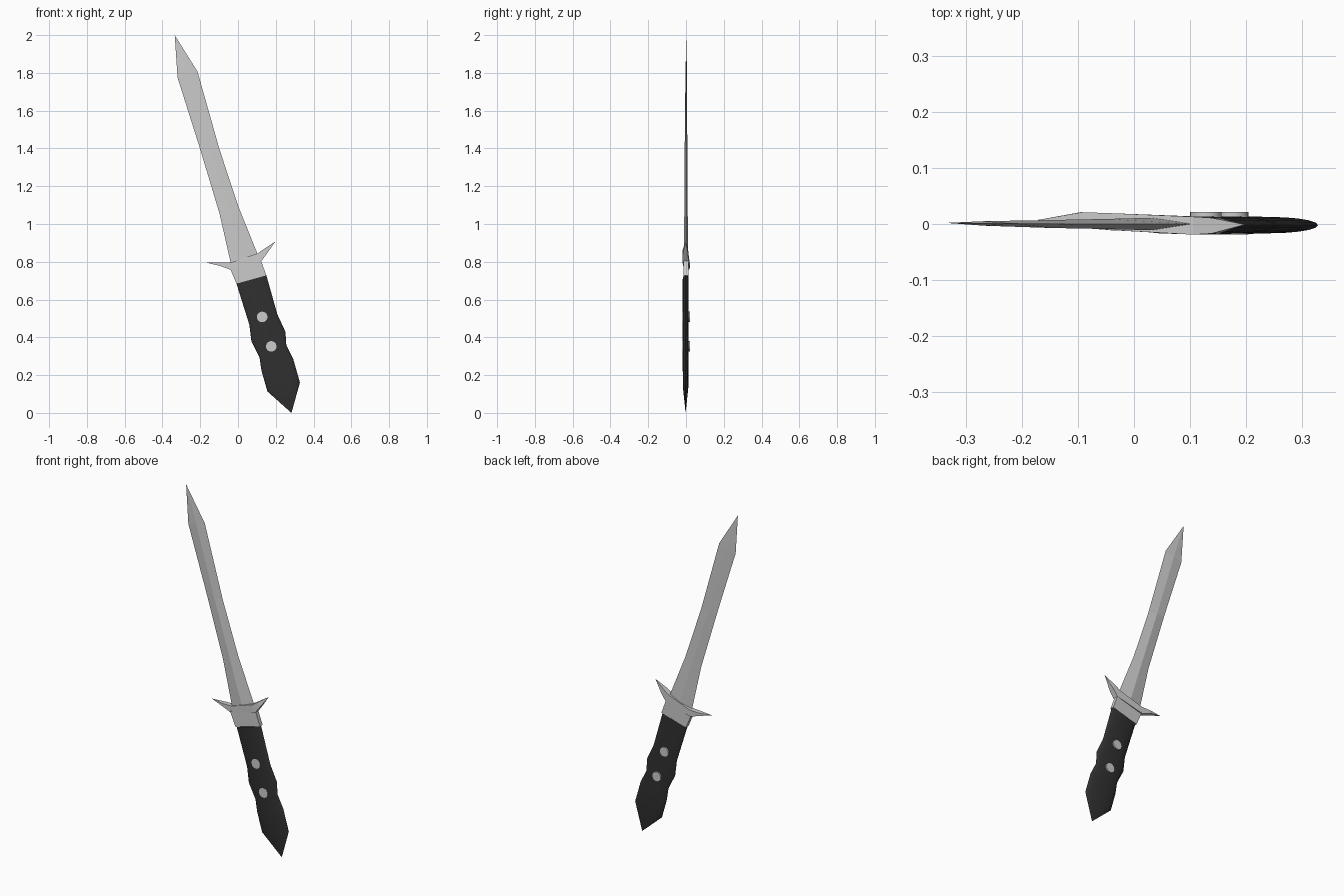
import bpy, bmesh, math
from mathutils import Vector

if "Cube" in bpy.data.objects:
    bpy.data.objects.remove(bpy.data.objects["Cube"])

# Unit cross-sections: u runs across the profile, v runs through the thickness
DIAMOND = [(-1, 0), (0, -1), (1, 0), (0, 1)]
BOX = [(-1, -1), (1, -1), (1, 1), (-1, 1)]
OVAL = [(math.cos(2 * math.pi * i / 20), math.sin(2 * math.pi * i / 20)) for i in range(20)]


def loft(name, shape, sections):
    """Skin sections given as (xa, za, xb, zb, half thickness, y centre)."""
    bm = bmesh.new()
    rings = []
    for xa, za, xb, zb, t, yc in sections:
        a, b = Vector((xa, 0, za)), Vector((xb, 0, zb))
        mid, half = (a + b) / 2, (b - a) / 2
        rings.append([bm.verts.new(mid + half * u + Vector((0, yc + t * v, 0))) for u, v in shape])
    n = len(shape)
    for r, s in zip(rings, rings[1:]):
        for i in range(n):
            j = (i + 1) % n
            bm.faces.new((r[i], r[j], s[j], s[i]))
    bm.faces.new(rings[0])
    bm.faces.new(rings[-1])
    bmesh.ops.remove_doubles(bm, verts=bm.verts, dist=1e-5)
    bmesh.ops.dissolve_degenerate(bm, edges=bm.edges, dist=1e-5)
    bmesh.ops.recalc_face_normals(bm, faces=bm.faces)
    me = bpy.data.meshes.new(name)
    bm.to_mesh(me)
    bm.free()
    ob = bpy.data.objects.new(name, me)
    bpy.context.collection.objects.link(ob)
    return ob


def smooth(ob):
    bpy.ops.object.select_all(action='DESELECT')
    ob.select_set(True)
    bpy.context.view_layer.objects.active = ob
    bpy.ops.object.shade_smooth_by_angle(angle=math.radians(35))


# Blade: thin diamond section, flaring before the pointed tip
loft("blade", DIAMOND, [
    (-0.035, 0.77, 0.11, 0.82, 0.011, 0),
    (-0.04, 0.80, 0.098, 0.855, 0.011, 0),
    (-0.098, 1.056, 0.003, 1.09, 0.009, 0),
    (-0.203, 1.405, -0.098, 1.395, 0.007, 0),
    (-0.32, 1.775, -0.214, 1.806, 0.004, 0.001),
    (-0.335, 2.0, -0.335, 2.0, 0, 0.002)])

# Cross guard: curved bar with pointed ends, slightly twisted
loft("cross_guard", BOX, [
    (-0.173, 0.797, -0.173, 0.797, 0, 0.007),
    (-0.095, 0.778, -0.093, 0.795, 0.014, 0.007),
    (-0.04, 0.758, -0.035, 0.797, 0.015, 0.004),
    (0.122, 0.802, 0.105, 0.845, 0.016, -0.003),
    (0.152, 0.842, 0.138, 0.868, 0.014, -0.003),
    (0.198, 0.908, 0.198, 0.908, 0, -0.001)])

# Collar between guard and grip
loft("collar", BOX, [
    (-0.042, 0.765, 0.12, 0.81, 0.012, 0),
    (-0.008, 0.684, 0.15, 0.728, 0.012, 0)])

# Grip: flattened oval section with finger swells and a pointed butt
grip = loft("grip", OVAL, [
    (-0.008, 0.684, 0.15, 0.728, 0.0155, -0.002),
    (0.06, 0.467, 0.209, 0.52, 0.0155, -0.002),
    (0.071, 0.378, 0.251, 0.43, 0.0155, -0.002),
    (0.114, 0.293, 0.256, 0.357, 0.0155, -0.002),
    (0.124, 0.225, 0.293, 0.283, 0.0155, -0.002),
    (0.156, 0.113, 0.328, 0.161, 0.0145, -0.002),
    (0.283, 0.0, 0.283, 0.0, 0, -0.002)])
smooth(grip)
black = bpy.data.materials.new("black_grip")
black.diffuse_color = (0.03, 0.03, 0.03, 1)
black.use_nodes = True
black.node_tree.nodes["Principled BSDF"].inputs["Base Color"].default_value = black.diffuse_color
grip.data.materials.append(black)

# Rivets through the grip
for i, (x, z) in enumerate([(0.128, 0.508), (0.176, 0.352)]):
    bpy.ops.mesh.primitive_cylinder_add(vertices=24, radius=0.028, depth=0.04,
                                        location=(x, 0.001, z), rotation=(math.pi / 2, 0, 0))
    rivet = bpy.context.object
    rivet.name = f"rivet_{i + 1}"
    smooth(rivet)
